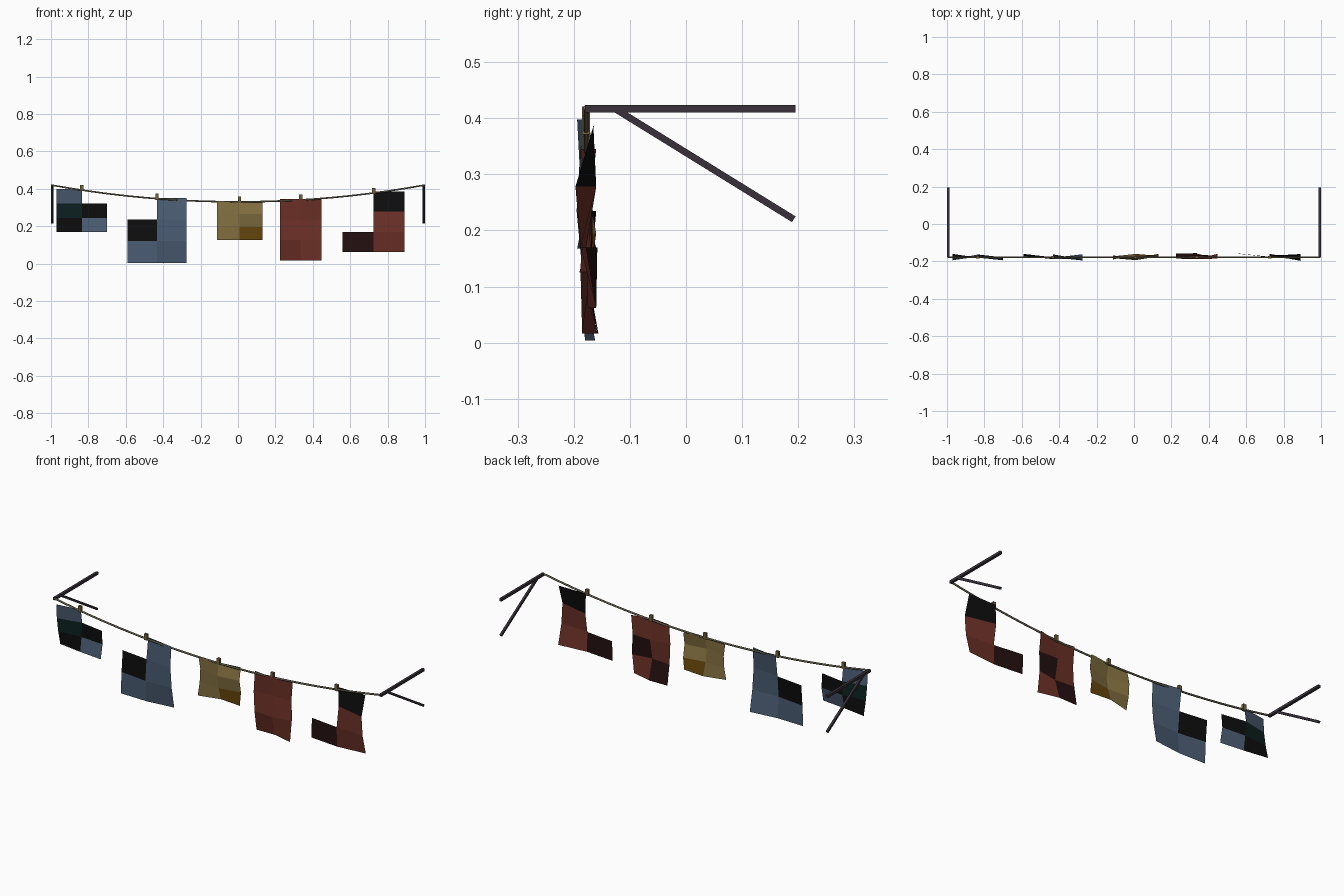
import bpy
import bmesh
from mathutils import Vector

if "Cube" in bpy.data.objects:
    bpy.data.objects.remove(bpy.data.objects["Cube"], do_unlink=True)

LINE_Y = -0.178


def make_material(name, colour):
    mat = bpy.data.materials.new(name)
    mat.use_nodes = True
    rgba = (*colour, 1)
    mat.diffuse_color = rgba
    mat.node_tree.nodes["Principled BSDF"].inputs["Base Color"].default_value = rgba
    return mat


# One letter per cloth colour
FABRICS = {
    "b": make_material("faded_blue", (0.07, 0.107, 0.17)),
    "r": make_material("brick_red", (0.15, 0.03, 0.02)),
    "t": make_material("tan", (0.24, 0.17, 0.055)),
    "g": make_material("dark_gold", (0.14, 0.065, 0.004)),
    "m": make_material("maroon", (0.018, 0.005, 0.005)),
    "e": make_material("dark_teal", (0.004, 0.015, 0.015)),
    "k": make_material("black", (0.004, 0.004, 0.004)),
}
ROPE = make_material("rope", (0.17, 0.155, 0.1))
IRON = make_material("dark_iron", (0.04, 0.03, 0.042))
WOOD = make_material("peg_wood", (0.17, 0.12, 0.05))


def mesh_object(name, bm, materials):
    mesh = bpy.data.meshes.new(name)
    bm.to_mesh(mesh)
    bm.free()
    for mat in materials:
        mesh.materials.append(mat)
    obj = bpy.data.objects.new(name, mesh)
    bpy.context.collection.objects.link(obj)
    return obj


def box(name, centre, size, mat):
    bm = bmesh.new()
    bmesh.ops.create_cube(bm, size=1)
    bmesh.ops.scale(bm, vec=size, verts=bm.verts)
    obj = mesh_object(name, bm, [mat])
    obj.location = centre
    return obj


def bar(name, start, end, thickness, mat):
    """Square bar running between two points."""
    start, end = Vector(start), Vector(end)
    span = end - start
    obj = box(name, (start + end) / 2, (thickness, span.length, thickness), mat)
    obj.rotation_mode = "QUATERNION"
    obj.rotation_quaternion = Vector((0, 1, 0)).rotation_difference(span)


def sag(x):
    return 0.33 + 0.09 * x * x


# Wall brackets: an arm and a sloping brace at each end
for side, x in (("right", -0.993), ("left", 0.993)):
    bar(side + "_bracket_arm", (x, -0.18, 0.417), (x, 0.195, 0.417), 0.014, IRON)
    bar(side + "_bracket_brace", (x, -0.125, 0.416), (x, 0.192, 0.22), 0.012, IRON)

# Sagging rope
curve = bpy.data.curves.new("rope_line", "CURVE")
curve.dimensions = "3D"
curve.bevel_depth = 0.005
curve.bevel_resolution = 1
curve.use_fill_caps = True
STEPS = 20
spline = curve.splines.new("POLY")
spline.points.add(STEPS)
for i, point in enumerate(spline.points):
    x = -0.993 + 1.986 * i / STEPS
    point.co = (x, LINE_Y, sag(x), 1)
curve.materials.append(ROPE)
rope = bpy.data.objects.new("rope_line", curve)
bpy.context.collection.objects.link(rope)


def cloth(name, left, right, top, bottom, cells, folds, shift=0):
    """Ragged sheet: a letter per cell gives its colour, a dot is a hole.
    Folds give each corner's depth in hundredths, row by row."""
    bm = bmesh.new()
    grid = []
    for j, row in enumerate(folds):
        z = top + (bottom - top) * j / 3
        grid.append([bm.verts.new((left + (right - left) * i / 2,
                                   LINE_Y + depth / 100 + shift, z))
                     for i, depth in enumerate(row)])
    letters = sorted(set("".join(cells)) - {"."})
    for j, row in enumerate(cells):
        for i, letter in enumerate(row):
            if letter != ".":
                face = bm.faces.new((grid[j][i], grid[j + 1][i],
                                     grid[j + 1][i + 1], grid[j][i + 1]))
                face.material_index = letters.index(letter)
    loose = [v for v in bm.verts if not v.link_faces]
    bmesh.ops.delete(bm, geom=loose, context="VERTS")
    mesh_object(name, bm, [FABRICS[c] for c in letters])


# Hanging cloths
cloth("small_blue_cloth", -0.97, -0.70, 0.398, 0.168, ("b.", "ek", "kb"),
      ((-1.6, 0.4, 0), (-1.2, 1.5, -0.7), (0, 1, 0), (1.8, -0.2, -1.6)))
cloth("large_blue_cloth", -0.59, -0.275, 0.35, 0.004, (".b", "kb", "bb"),
      ((0, 1.5, -1), (1.8, 0, -1.7), (0.8, -1, -0.6), (0.2, -0.2, 1.6)))
cloth("tan_cloth", -0.112, 0.13, 0.334, 0.125, ("tt", "tt", "tg"),
      ((-0.5, 0, 1.6), (1, -1.5, 0.5), (0.5, -0.5, 1.8), (-1.2, 1.8, 0.8)))
red_folds = ((0.3, -1, 1.8), (-0.7, 1, 0.5), (0, -1, 0.8), (1.8, 2, -0.7))
cloth("red_cloth", 0.225, 0.446, 0.345, 0.016, ("rr", "rr", "rr"), red_folds)
cloth("red_cloth_back_patches", 0.225, 0.446, 0.345, 0.016, ("..", ".m", "m."),
      red_folds, 0.002)
cloth("torn_red_cloth", 0.56, 0.89, 0.386, 0.062, (".k", ".r", "mr"),
      ((0, 1.3, 1.4), (0, 1.8, -1.9), (2, 0, -1), (1.8, 0.3, 1.8)))

# Pegs
for i, x in enumerate((-0.835, -0.433, 0.008, 0.335, 0.725)):
    box(f"peg_{i + 1}", (x, LINE_Y, sag(x) + 0.011), (0.018, 0.014, 0.034), WOOD)
